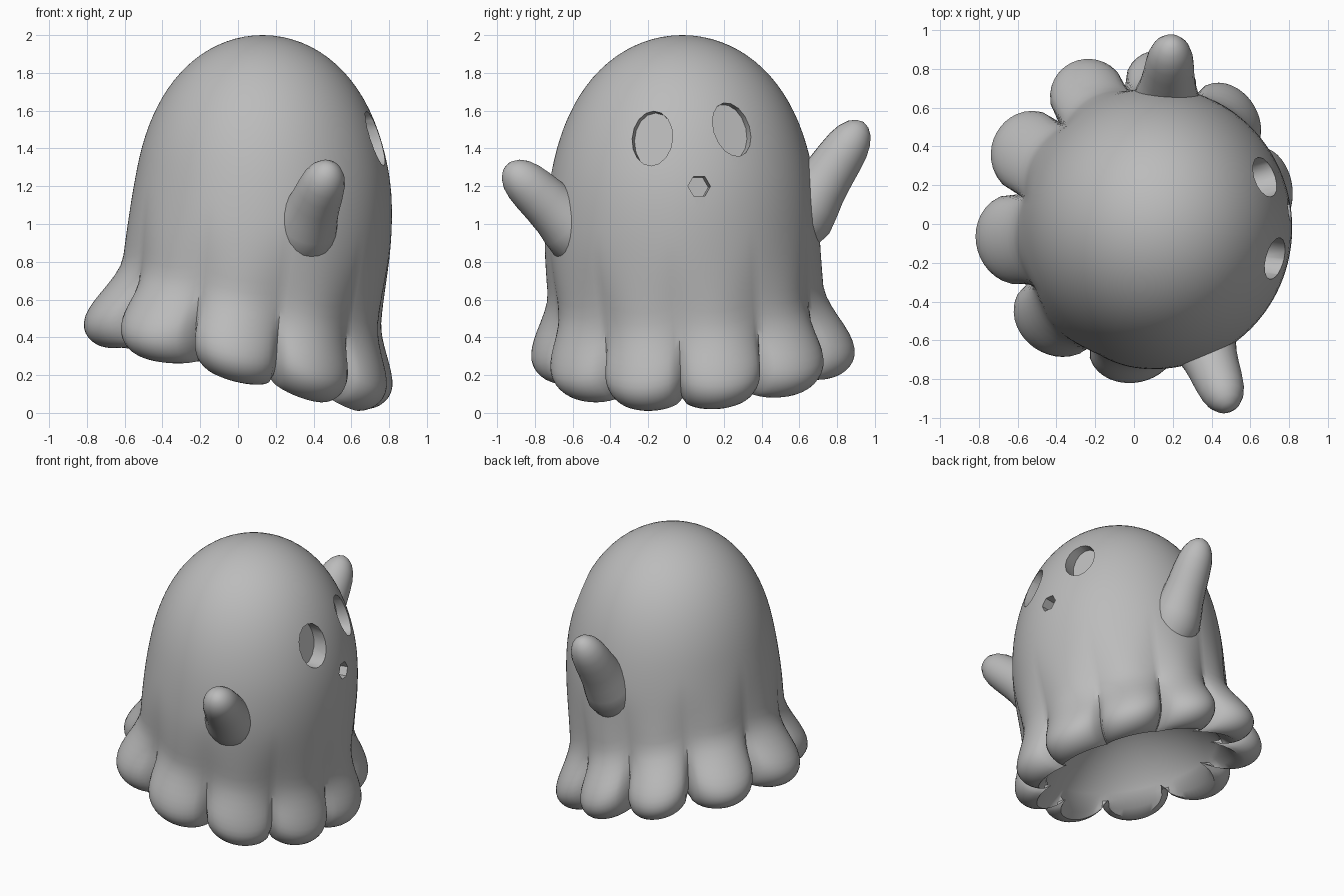
import bpy, bmesh, math
from mathutils import Vector

if "Cube" in bpy.data.objects:
    bpy.data.objects.remove(bpy.data.objects["Cube"])

grey = bpy.data.materials.new("soft grey")
grey.use_nodes = True
grey.diffuse_color = (0.5, 0.5, 0.5, 1)
grey.node_tree.nodes["Principled BSDF"].inputs["Base Color"].default_value = (0.5, 0.5, 0.5, 1)


def finish(bm, name):
    bmesh.ops.recalc_face_normals(bm, faces=bm.faces)
    mesh = bpy.data.meshes.new(name)
    bm.to_mesh(mesh)
    bm.free()
    mesh.materials.append(grey)
    ob = bpy.data.objects.new(name, mesh)
    bpy.context.collection.objects.link(ob)
    return ob


def smooth(ob, angle):
    bpy.ops.object.select_all(action="DESELECT")
    ob.select_set(True)
    bpy.context.view_layer.objects.active = ob
    bpy.ops.object.shade_smooth_by_angle(angle=math.radians(angle))


def skin(bm, rings, start, end):
    """Bridge rings of points and close both ends with a pole."""
    rows = [[bm.verts.new(p) for p in ring] for ring in rings]
    n = len(rows[0])
    for a, b in zip(rows, rows[1:]):
        for i in range(n):
            bm.faces.new((a[i], a[(i + 1) % n], b[(i + 1) % n], b[i]))
    for pole, row in ((start, rows[0]), (end, rows[-1])):
        v = bm.verts.new(pole)
        for i in range(n):
            bm.faces.new((v, row[i], row[(i + 1) % n]))


def fade(x, a, b):
    t = min(1, max(0, (x - a) / (b - a)))
    return 1 - t * t * (3 - 2 * t)


# Sheet columns: direction and lobe fullness (0 in a fold, 1 on a lobe)
LOBES = [-174, -133, -96, -57, -22, 13, 50, 83, 114, 150]
STEPS = 16
columns = []
for i, mid in enumerate(LOBES):
    before = LOBES[i - 1] - (360 if i == 0 else 0)
    after = LOBES[(i + 1) % len(LOBES)] + (360 if i == len(LOBES) - 1 else 0)
    lo, hi = (before + mid) / 2, (mid + after) / 2
    for j in range(STEPS):
        u = 2 * j / STEPS - 1
        columns.append((math.radians(lo + (hi - lo) * j / STEPS), (1 - u * u) ** 0.6))


def hem(a, s):
    return 0.18 - 0.17 * math.cos(a) + 0.03 * math.sin(a) + 0.07 * (1 - s)


def sheet_point(a, s, t):
    h = hem(a, s)
    z = h + (2 - h) * t
    d = z - h
    u = max(0, (z - 0.5) / 1.5)
    r = 0.72 * math.sqrt(max(0, 1 - u ** 3.3))
    # lobes are full at the hem and soften into folds higher up
    lobe = (0.125 - 0.05 * math.cos(a) + 0.02 * math.sin(a)) * fade(d, 0.13, 0.48)
    fold = -0.035 * fade(d, 0.25, 0.85)
    r += fold + (lobe - fold) * s ** (3 - 2 * fade(d, 0.15, 0.55))
    if d < 0.13:
        r -= 0.15 * (1 - math.sqrt(max(0, 1 - (1 - d / 0.13) ** 2)))
    cx = 0.13 - 0.085 * fade(z, 0.2, 1.3)
    cy = -0.02 + 0.045 * fade(z, 0.2, 1.0)
    return cx + 0.985 * r * math.cos(a), cy + 1.02 * r * math.sin(a), z


def inner_point(a, s, k):
    even = min(1, 6 * k)
    x, y, z = sheet_point(a, s + (0.45 - s) * even, 0)
    f = math.cos(k * math.pi / 2)
    return x * f, y * f, z + (0.7 - z) * math.sin(k * math.pi / 2) ** 1.6


# Body: hollow underside, rounded hem, domed top
ROWS = 44
bm = bmesh.new()
rings = [[inner_point(a, s, k / 12) for a, s in columns] for k in range(11, 0, -1)]
rings += [[sheet_point(a, s, (1 - math.cos(math.pi * k / ROWS)) / 2) for a, s in columns]
          for k in range(ROWS)]
skin(bm, rings, (0, 0, 0.7), (0.13, -0.02, 2))
body = finish(bm, "body")


# Face: pockets cut into the sheet
def pocket(name, pos, aim, width, height, roll, sides, depth):
    aim = Vector(aim).normalized()
    side = Vector((0, 0, 1)).cross(aim).normalized()
    up = aim.cross(side)
    c, s = math.cos(roll), math.sin(roll)
    side, up = side * c + up * s, up * c - side * s
    pos = Vector(pos)
    bm = bmesh.new()
    rings = []
    for off in (-depth, 0.2):
        rings.append([pos + aim * off + side * width * math.cos(q) + up * height * math.sin(q)
                      for q in (2 * math.pi * i / sides for i in range(sides))])
    skin(bm, rings, pos - aim * depth, pos + aim * 0.2)
    cutter = finish(bm, name + "_cutter")
    cutter.hide_render = True
    mod = body.modifiers.new(name, "BOOLEAN")
    mod.operation, mod.solver, mod.object = "DIFFERENCE", "EXACT", cutter
    return cutter


cutters = [
    pocket("right_eye", (0.74, -0.18, 1.455), (1, -0.15, 0.15), 0.11, 0.15, 0, 16, 0.11),
    pocket("left_eye", (0.70, 0.25, 1.505), (1, 0.3, 0.18), 0.105, 0.15, 0.2, 16, 0.11),
    pocket("mouth", (0.80, 0.07, 1.2), (1, 0.1, 0.05), 0.06, 0.06, 0, 6, 0.12),
]
graph = bpy.context.evaluated_depsgraph_get()
body.data = bpy.data.meshes.new_from_object(body.evaluated_get(graph))
body.modifiers.clear()
for cutter in cutters:
    bpy.data.objects.remove(cutter)
smooth(body, 40)


# Arms: stubby blunt limbs flaring where they grow out of the body
def arm(name, root, tip):
    root, tip = Vector(root), Vector(tip)
    axis = tip - root
    side = axis.cross(Vector((0, 0, 1))).normalized()
    up = side.cross(axis).normalized()
    profile = [(0, 0.12), (0.2, 0.155), (0.32, 0.177), (0.42, 0.163), (0.52, 0.145),
               (0.63, 0.134), (0.74, 0.126), (0.83, 0.116), (0.9, 0.099), (0.955, 0.071),
               (0.988, 0.037)]
    bm = bmesh.new()
    rings = [[root + axis * t + (side * math.cos(q) + up * math.sin(q)) * r
              for q in (math.pi * i / 12 for i in range(24))] for t, r in profile]
    skin(bm, rings, root, tip)
    smooth(finish(bm, name), 60)


arm("right_arm", (0.28, -0.40, 0.80), (0.49, -0.95, 1.31))
arm("left_arm", (0.15, 0.46, 0.82), (0.195, 0.94, 1.54))
